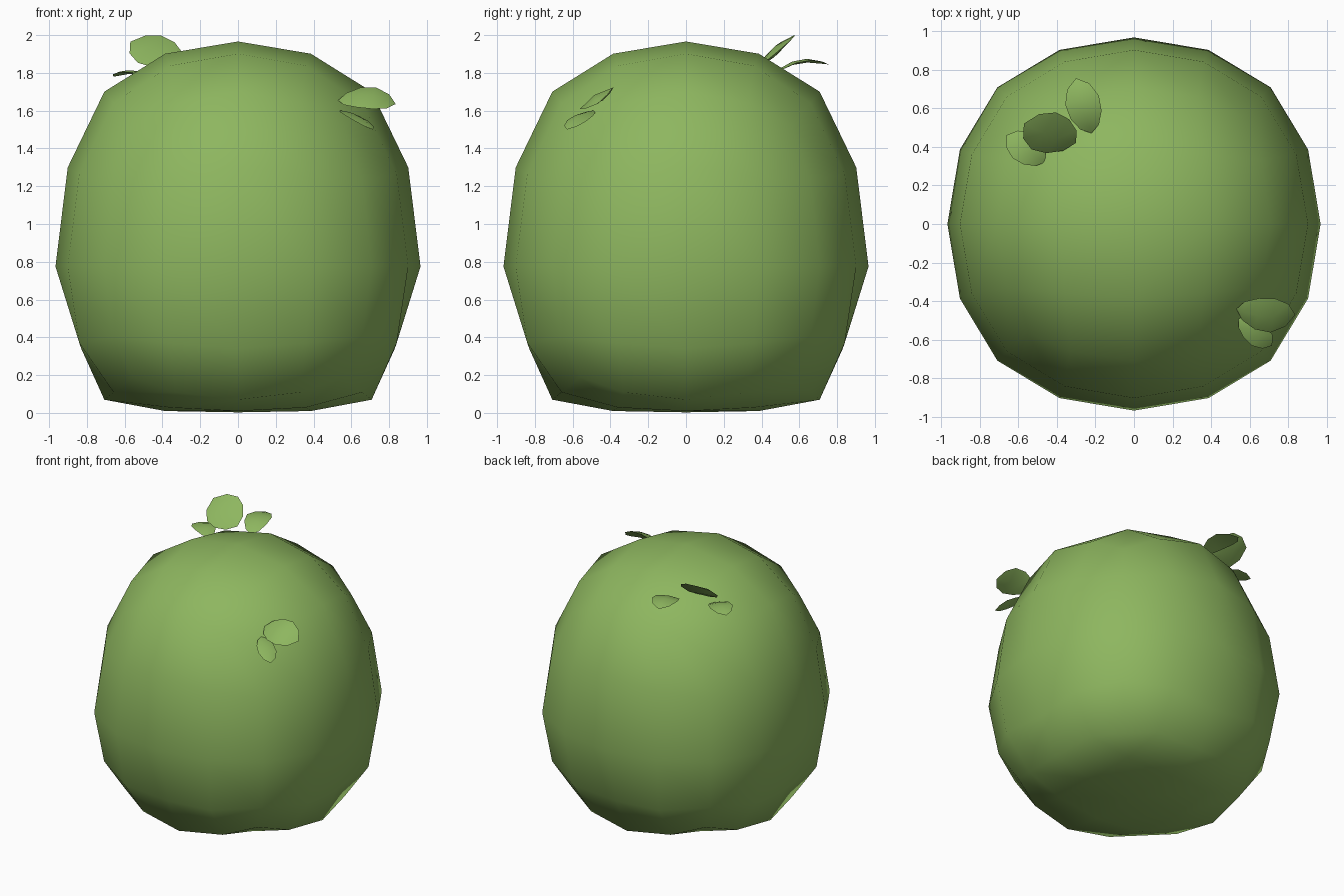
import bpy, bmesh, math
from mathutils import Vector

if "Cube" in bpy.data.objects:
    bpy.data.objects.remove(bpy.data.objects["Cube"])

green = bpy.data.materials.new("leaf green")
green.diffuse_color = (0.27, 0.47, 0.115, 1)
green.use_nodes = True
green.node_tree.nodes["Principled BSDF"].inputs["Base Color"].default_value = green.diffuse_color


def remap(z):
    """Sag the round body: push its lower half towards the ground."""
    pts = [(-0.1, 0), (0.035, 0.003), (0.10, 0.01), (0.293, 0.07), (0.44, 0.19), (0.614, 0.34),
           (1.0, 0.775), (1.386, 1.30), (1.707, 1.70), (1.90, 1.90), (1.965, 1.965), (2.1, 2.1)]
    for (a, fa), (b, fb) in zip(pts, pts[1:]):
        if z <= b:
            return fa + (fb - fa) * (z - a) / (b - a)
    return z


# Bush body: a twice-subdivided cube with a flattened base
bpy.ops.mesh.primitive_cube_add(size=2.2, location=(0, 0, 0))
body = bpy.context.object
body.name = "bush_body"
sub = body.modifiers.new("round", 'SUBSURF')
sub.levels = sub.render_levels = 2
sub.use_limit_surface = False
bpy.ops.object.modifier_apply(modifier="round")
for v in body.data.vertices:
    z = v.co.z + 1.0
    if z < 0.62:
        v.co.x = max(-0.83, min(0.83, v.co.x))
        v.co.y = max(-0.83, min(0.83, v.co.y))
    v.co.z = remap(z)
body.data.materials.append(green)
bpy.ops.object.shade_smooth()


def leaf(name, base, tip, width, normal, bend=0.02, thick=0.03):
    """Closed lens-shaped leaf running from base to tip, arched along its normal."""
    base, tip, n = Vector(base), Vector(tip), Vector(normal)
    d = tip - base
    n = (n - d * (n.dot(d) / d.length_squared)).normalized()
    w = d.cross(n).normalized()
    bm = bmesh.new()
    rows = []
    for t, k in ((0.12, 0.55), (0.35, 0.92), (0.62, 1.0), (0.86, 0.66)):
        c = base + d * t + n * (bend * math.sin(math.pi * t))
        hw, ht = width / 2 * k, thick / 2 * k
        rows.append([bm.verts.new(c + o) for o in (w * hw, n * ht, -w * hw, -n * ht)])
    ends = bm.verts.new(base), bm.verts.new(tip)
    for i in range(4):
        j = (i + 1) % 4
        for a, b in zip(rows, rows[1:]):
            bm.faces.new((a[i], a[j], b[j], b[i]))
        bm.faces.new((ends[0], rows[0][j], rows[0][i]))
        bm.faces.new((ends[1], rows[-1][i], rows[-1][j]))
    bmesh.ops.recalc_face_normals(bm, faces=bm.faces)
    me = bpy.data.meshes.new(name)
    bm.to_mesh(me)
    bm.free()
    me.materials.append(green)
    ob = bpy.data.objects.new(name, me)
    bpy.context.collection.objects.link(ob)
    bpy.ops.object.select_all(action='DESELECT')
    ob.select_set(True)
    bpy.context.view_layer.objects.active = ob
    bpy.ops.object.shade_smooth_by_angle(angle=math.radians(40))


# Two leaves at the front right
leaf("front_leaf_large", (0.53, -0.44, 1.655), (0.835, -0.47, 1.635), 0.21, (0.1, -0.55, 0.83), 0.03, 0.04)
leaf("front_leaf_small", (0.54, -0.49, 1.60), (0.715, -0.63, 1.50), 0.13, (0.3, -0.2, 0.9), 0.01, 0.03)

# Three leaves at the back left
leaf("back_leaf_large", (-0.30, 0.42, 1.86), (-0.57, 0.52, 1.965), 0.27, (0, -0.6, 0.8), 0.0, 0.04)
leaf("back_leaf_right", (-0.22, 0.47, 1.80), (-0.30, 0.755, 1.845), 0.18, (0, -0.1, 1), 0.04, 0.02)
leaf("back_leaf_left", (-0.46, 0.32, 1.77), (-0.66, 0.46, 1.78), 0.16, (-0.1, 0.1, 1), 0.03, 0.02)
